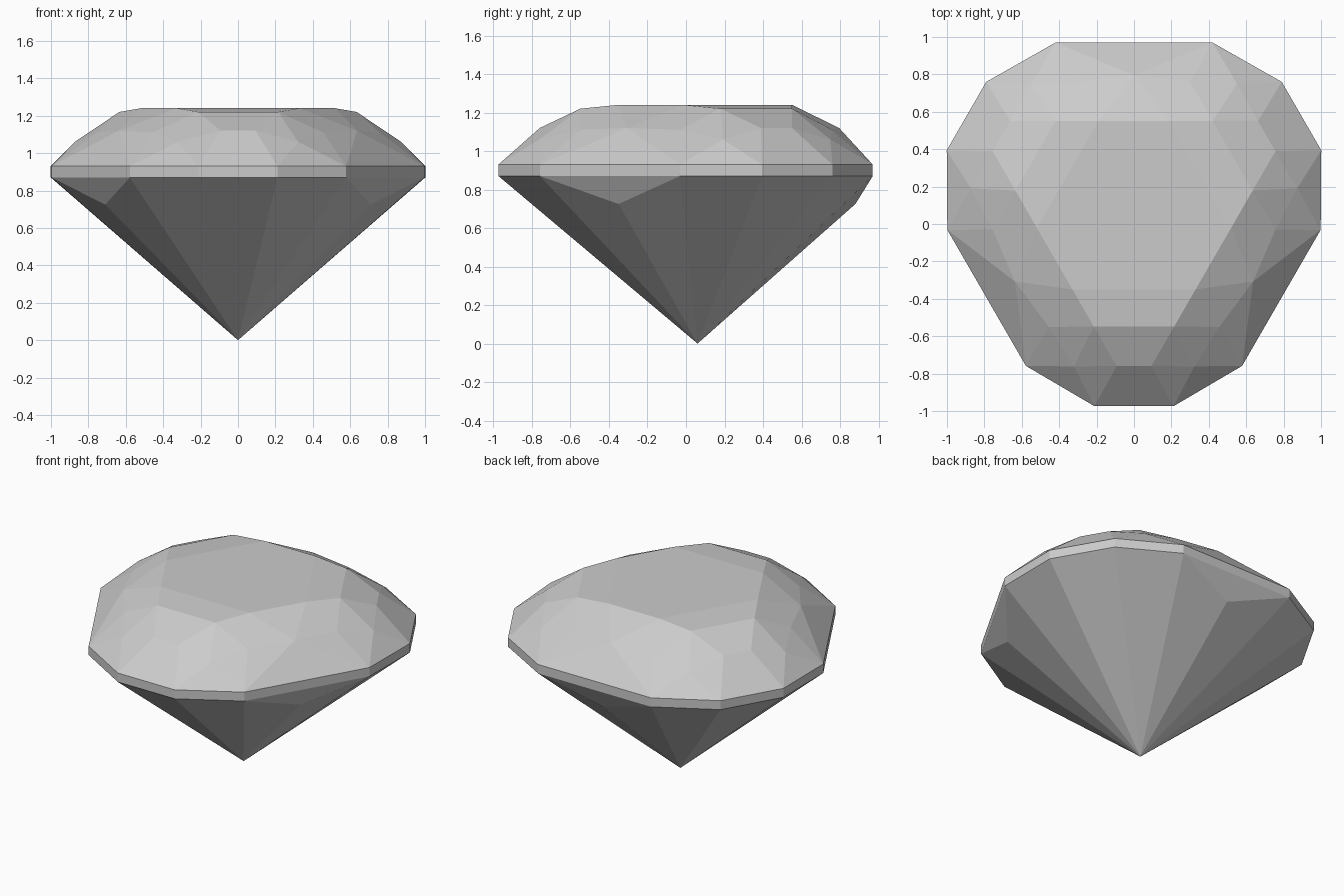
import bpy, bmesh, math
from mathutils import Vector, Matrix

cube = bpy.data.objects.get("Cube")
if cube:
    bpy.data.objects.remove(cube)

CENTRE = Vector((0, 0.06, 0))

# One flat colour for the whole stone
stone = bpy.data.materials.new("stone_grey")
colour = (0.6, 0.6, 0.6, 1)
stone.use_nodes = True
stone.diffuse_color = colour
stone.node_tree.nodes["Principled BSDF"].inputs["Base Color"].default_value = colour

# Corners of one half-sector: (along the long edge, out from the axis, height)
pavilion = [(0, 0, 0), (0, 0.82, 0.725)]
girdle = [(x, y, z) for x, y in ((0.42, 0.91), (0.79, 0.70)) for z in (0.87, 0.93)]
crown = [
    (0, 0.735, 1.12),       # point above the long edge
    (0.30, 0.70, 1.11),     # shoulder
    (0.55, 0.69, 1.06),     # star tip
    (0.663, 0.49, 1.12),    # above the short edge
    (0.42, 0.49, 1.22),     # table bevel
    (0.19, 0.49, 1.24),     # table corner
]


def build_gem(name, corners):
    """Mirror and turn the corners in three sectors, then wrap them in facets."""
    bm = bmesh.new()
    for k in range(3):
        turn = Matrix.Rotation(math.radians(120 * k), 3, "Z")
        for x, y, z in corners:
            for side in (1, -1):
                bm.verts.new(turn @ Vector((side * x, y, z)) + CENTRE)
    bmesh.ops.remove_doubles(bm, verts=bm.verts[:], dist=0.004)
    hull = bmesh.ops.convex_hull(bm, input=bm.verts[:])
    spare = {v for v in hull["geom_interior"] + hull["geom_unused"]
             if isinstance(v, bmesh.types.BMVert)}
    bmesh.ops.delete(bm, geom=list(spare), context="VERTS")
    bmesh.ops.dissolve_limit(bm, angle_limit=math.radians(1.5),
                             verts=bm.verts[:], edges=bm.edges[:])
    bmesh.ops.recalc_face_normals(bm, faces=bm.faces[:])
    mesh = bpy.data.meshes.new(name)
    bm.to_mesh(mesh)
    bm.free()
    mesh.materials.append(stone)
    gem = bpy.data.objects.new(name, mesh)
    bpy.context.collection.objects.link(gem)
    return gem


build_gem("cut_gemstone", pavilion + girdle + crown)
